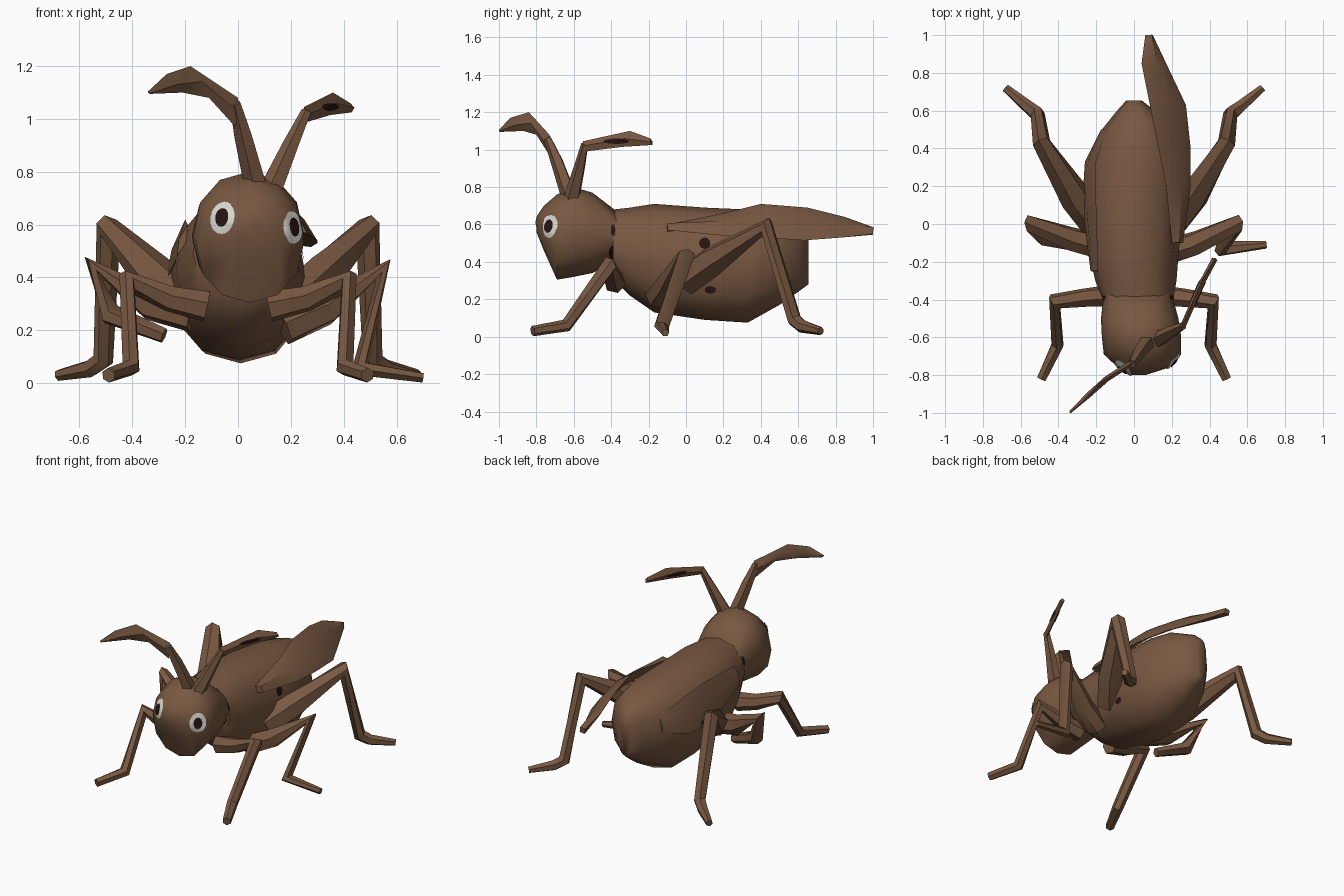
import bpy, bmesh
from math import cos, sin, pi, radians
from mathutils import Vector
from mathutils.bvhtree import BVHTree

if "Cube" in bpy.data.objects:
    bpy.data.objects.remove(bpy.data.objects["Cube"])


def material(name, colour):
    m = bpy.data.materials.new(name)
    m.use_nodes = True
    m.diffuse_color = (*colour, 1)
    m.node_tree.nodes["Principled BSDF"].inputs["Base Color"].default_value = (*colour, 1)
    return m


BROWN = material("shell brown", (0.19, 0.098, 0.053))
DARK = material("dark maroon", (0.022, 0.006, 0.006))
WHITE = material("eye white", (0.72, 0.70, 0.66))


def finish(name, bm, mat, angle=45):
    bmesh.ops.recalc_face_normals(bm, faces=bm.faces)
    mesh = bpy.data.meshes.new(name)
    bm.to_mesh(mesh)
    bm.free()
    mesh.materials.append(mat)
    ob = bpy.data.objects.new(name, mesh)
    bpy.context.collection.objects.link(ob)
    bpy.ops.object.select_all(action="DESELECT")
    ob.select_set(True)
    bpy.context.view_layer.objects.active = ob
    bpy.ops.object.shade_smooth_by_angle(angle=radians(angle))
    return ob


def loft(name, rings, mat=BROWN, angle=45):
    """Skin a list of point rings and cap both ends."""
    bm = bmesh.new()
    loops = [[bm.verts.new(p) for p in ring] for ring in rings]
    n = len(loops[0])
    for a, b in zip(loops, loops[1:]):
        for i in range(n):
            j = (i + 1) % n
            bm.faces.new((a[i], a[j], b[j], b[i]))
    bm.faces.new(loops[0])
    bm.faces.new(loops[-1])
    return finish(name, bm, mat, angle)


def hull(name, sections, sides, square=1.0):
    """Sections across y: (y, centre x, half width, bottom z, top z)."""
    def bulge(v):
        return abs(v) ** square * (1 if v > 0 else -1)
    return loft(name, [[(cx + hw * bulge(cos(2 * pi * i / sides)), y,
                         (zb + zt) / 2 + (zt - zb) / 2 * bulge(sin(2 * pi * i / sides)))
                        for i in range(sides)] for y, cx, hw, zb, zt in sections], angle=60)


def tube(name, points, radii, sides=6):
    pts = [Vector(p) for p in points]
    rings = []
    for k, (p, r) in enumerate(zip(pts, radii)):
        before = (p - pts[k - 1]).normalized() if k else Vector()
        after = (pts[k + 1] - p).normalized() if k + 1 < len(pts) else Vector()
        t = (before + after).normalized()
        if k == 0:
            u = t.orthogonal().normalized()
        else:
            u = (u - t * u.dot(t)).normalized()
        v = t.cross(u)
        rings.append([p + r * (u * cos(2 * pi * i / sides) + v * sin(2 * pi * i / sides))
                      for i in range(sides)])
    return loft(name, rings)


def blade(name, rows, thick):
    """Thin leaf between two edges, diamond in section."""
    rows = [(Vector(a), Vector(b)) for a, b in rows]
    along = rows[-1][0] - rows[0][0]
    rings = []
    for a, b in rows:
        mid = (a + b) / 2
        n = (b - a).cross(along).normalized() * min(thick, (b - a).length / 2)
        rings.append([a, mid + n, b, mid - n])
    return loft(name, rings, angle=30)


def decal(name, target, centre, facing, ru, rv, mat, lift=0.005):
    """Thin oval patch laid onto the surface of another part."""
    tree = BVHTree.FromPolygons([v.co for v in target.data.vertices],
                                [p.vertices[:] for p in target.data.polygons])
    out = Vector(facing).normalized()
    u = Vector((0, 0, 1)).cross(out).normalized()
    v = out.cross(u)
    centre = Vector(centre)

    def place(a, b):
        p = centre + u * a + v * b
        hit = tree.ray_cast(p + out, -out)[0]
        return (hit if hit else p) + out * lift
    bm = bmesh.new()
    n = 20
    loops = [[bm.verts.new(place(ru * f * cos(2 * pi * i / n), rv * f * sin(2 * pi * i / n)))
              for i in range(n)] for f in (0.25, 0.5, 0.75, 1)]
    bm.faces.new(loops[0])
    for a, b in zip(loops, loops[1:]):
        for i in range(n):
            j = (i + 1) % n
            bm.faces.new((a[i], a[j], b[j], b[i]))
    ob = finish(name, bm, mat)
    # keep the patch facing outwards
    if sum((p.normal.dot(out) for p in ob.data.polygons)) < 0:
        ob.data.flip_normals()
    return ob


# Body and head
body = hull("body", [(-0.39, 0.02, 0.19, 0.31, 0.68), (-0.30, 0.01, 0.215, 0.22, 0.69),
                     (-0.17, 0.0, 0.235, 0.13, 0.71), (0.10, 0.0, 0.26, 0.09, 0.69),
                     (0.33, 0.01, 0.25, 0.075, 0.68), (0.50, 0.02, 0.19, 0.17, 0.65),
                     (0.60, 0.01, 0.10, 0.24, 0.60), (0.655, 0.0, 0.04, 0.28, 0.55)], 12, 0.9)
head = hull("head", [(-0.37, 0.02, 0.18, 0.41, 0.67), (-0.50, 0.03, 0.205, 0.34, 0.77),
                     (-0.60, 0.04, 0.21, 0.32, 0.80), (-0.69, 0.045, 0.205, 0.305, 0.76),
                     (-0.76, 0.05, 0.135, 0.46, 0.70), (-0.80, 0.02, 0.04, 0.56, 0.64)], 12, 0.95)

# Eyes: white oval with a dark pupil
for side, spot, facing in (("right", (-0.055, -0.75, 0.625), (-0.25, -1, 0.1)),
                           ("left", (0.20, -0.72, 0.59), (0.65, -0.75, 0.05))):
    decal(side + "_eye", head, spot, facing, 0.053, 0.063, WHITE)
    decal(side + "_pupil", head, spot, facing, 0.028, 0.036, DARK, 0.010)

# Antennae: tapered stem with a leaf-shaped end
tube("right_antenna_stem", [(0.07, -0.62, 0.74), (0.02, -0.69, 0.94), (-0.01, -0.74, 1.06)],
     [0.045, 0.035, 0.022], 5)
tube("left_antenna_stem", [(0.13, -0.61, 0.74), (0.20, -0.57, 0.90), (0.26, -0.54, 1.03)],
     [0.045, 0.032, 0.02], 5)
blade("right_antenna_leaf", [((0.0, -0.73, 1.08), (-0.01, -0.73, 0.97)),
                             ((-0.18, -0.84, 1.20), (-0.11, -0.80, 1.08)),
                             ((-0.27, -0.94, 1.17), (-0.21, -0.87, 1.10)),
                             ((-0.34, -1.0, 1.105), (-0.335, -0.99, 1.095))], 0.015)
leaf = blade("left_antenna_leaf", [((0.25, -0.55, 1.045), (0.265, -0.54, 0.99)),
                                   ((0.36, -0.30, 1.10), (0.35, -0.34, 1.015)),
                                   ((0.425, -0.19, 1.06), (0.43, -0.18, 1.025))], 0.015)
for side, way in (("outer", 1), ("inner", -1)):
    decal(side + "_leaf_patch", leaf, (0.345, -0.37, 1.045), (0.9 * way, -0.45 * way, 0),
          0.075, 0.014, DARK, 0.004)

# Raised wing, and the folded one lying along the other flank
blade("left_wing", [((0.20, -0.10, 0.60), (0.26, -0.10, 0.57)), ((0.17, 0.20, 0.66), (0.30, 0.20, 0.54)),
                    ((0.13, 0.40, 0.71), (0.30, 0.40, 0.53)), ((0.08, 0.65, 0.69), (0.275, 0.63, 0.515)),
                    ((0.04, 0.85, 0.64), (0.18, 0.83, 0.53)), ((0.06, 1.0, 0.58), (0.10, 1.0, 0.55))], 0.025)
blade("right_wing", [((-0.19, -0.25, 0.60), (-0.23, -0.25, 0.48)), ((-0.20, 0.10, 0.62), (-0.275, 0.10, 0.38)),
                     ((-0.20, 0.33, 0.60), (-0.26, 0.33, 0.38)), ((-0.15, 0.50, 0.52), (-0.17, 0.50, 0.42))], 0.015)

# Legs: hip, knee, ankle and foot tip
for side, s in (("left", 1), ("right", -1)):
    tube(side + "_front_leg", [(s * 0.12, -0.38, 0.29), (s * 0.26, -0.39, 0.32), (s * 0.42, -0.41, 0.385),
                               (s * 0.405, -0.64, 0.06), (s * 0.49, -0.82, 0.03)],
         [0.06, 0.05, 0.045, 0.035, 0.028])
    tube(side + "_hind_leg", [(s * 0.20, 0.0, 0.30), (s * 0.31, 0.14, 0.40), (s * 0.49, 0.43, 0.59),
                              (s * 0.51, 0.58, 0.09), (s * 0.56, 0.62, 0.055), (s * 0.68, 0.72, 0.03)],
         [0.085, 0.085, 0.05, 0.04, 0.035, 0.022])
    decal(side + "_flank_spot", body, (0, 0.10, 0.50), (s, 0, 0), 0.03, 0.03, DARK)
    decal(side + "_hip_spot", body, (0, 0.13, 0.25), (s, 0, 0), 0.03, 0.02, DARK)
    decal(side + "_neck_spot", head, (0, -0.395, 0.45), (s, 0, 0), 0.018, 0.035, DARK)
    decal(side + "_upper_neck_spot", head, (0, -0.39, 0.57), (s, 0, 0), 0.012, 0.03, DARK)
tube("left_middle_leg", [(0.17, -0.15, 0.21), (0.33, -0.10, 0.28), (0.55, 0.0, 0.43),
                         (0.46, -0.13, 0.055), (0.70, -0.11, 0.02)], [0.07, 0.065, 0.05, 0.042, 0.02])
tube("right_middle_leg", [(-0.17, -0.12, 0.26), (-0.33, -0.08, 0.30), (-0.55, 0.0, 0.44),
                          (-0.48, -0.07, 0.26), (-0.28, -0.12, 0.18)], [0.07, 0.065, 0.05, 0.045, 0.03])
